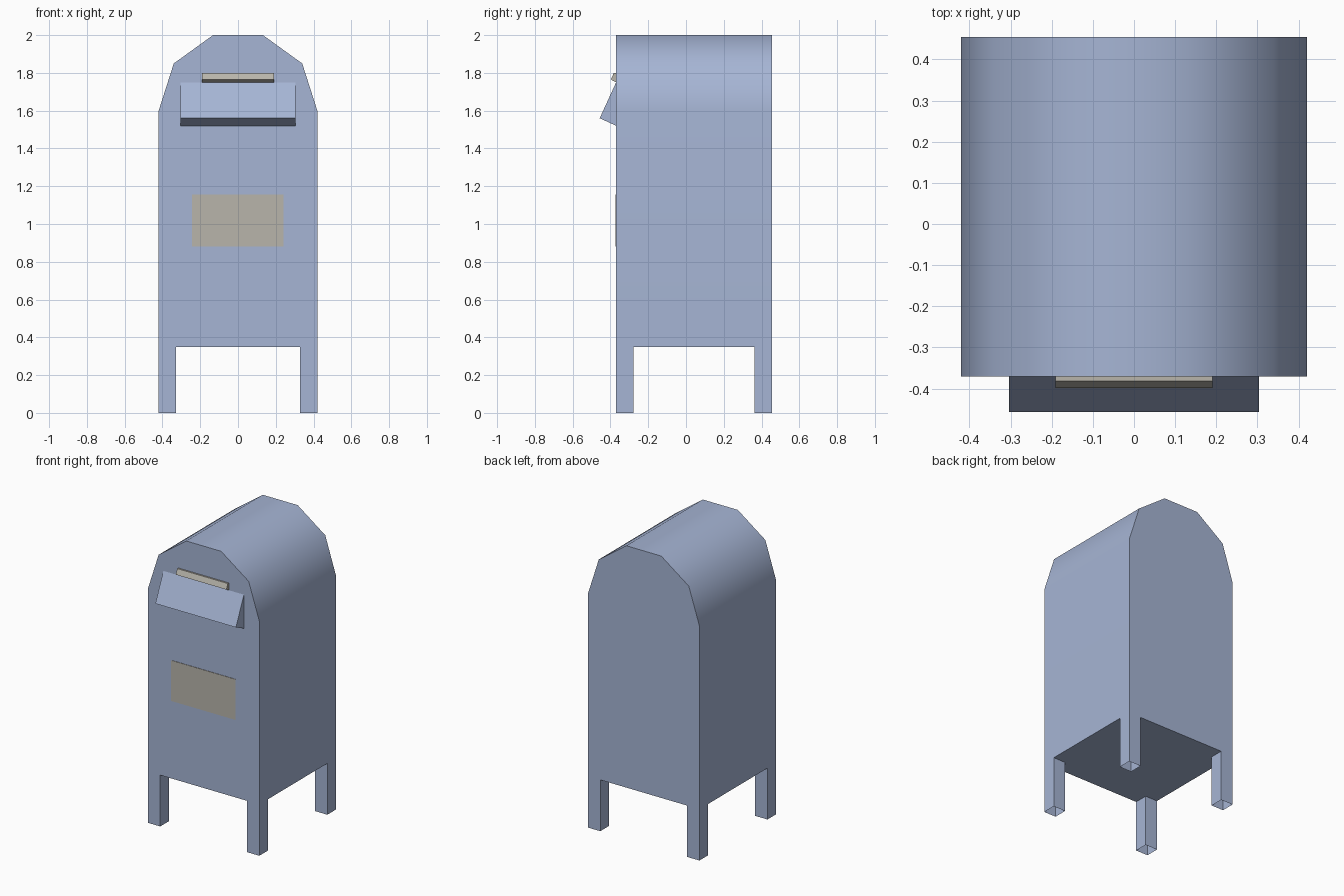
import bpy, bmesh

if "Cube" in bpy.data.objects:
    bpy.data.objects.remove(bpy.data.objects["Cube"])

def material(name, rgb):
    m = bpy.data.materials.new(name)
    m.diffuse_color = (*rgb, 1)
    m.use_nodes = True
    m.node_tree.nodes["Principled BSDF"].inputs["Base Color"].default_value = m.diffuse_color
    return m

BLUE = material("pale_blue_paint", (0.38, 0.46, 0.66))
BEIGE = material("warm_grey_label", (0.48, 0.46, 0.41))

def finish(name, bm, mat):
    bmesh.ops.recalc_face_normals(bm, faces=bm.faces)
    mesh = bpy.data.meshes.new(name)
    bm.to_mesh(mesh)
    bm.free()
    mesh.materials.append(mat)
    ob = bpy.data.objects.new(name, mesh)
    bpy.context.collection.objects.link(ob)
    return ob

def prism(name, points, depth, mat):
    """Closed prism: polygon of 3D points extruded along the depth vector."""
    bm = bmesh.new()
    face = bm.faces.new([bm.verts.new(p) for p in points])
    ext = bmesh.ops.extrude_face_region(bm, geom=[face], use_keep_orig=True)
    bmesh.ops.translate(bm, vec=depth,
                        verts=[g for g in ext["geom"] if isinstance(g, bmesh.types.BMVert)])
    return finish(name, bm, mat)

W, FRONT, BACK, FLOOR, LEG = 0.42, -0.37, 0.455, 0.35, 0.092

# Body with faceted, smooth-shaded arched roof
half = [(W, FLOOR), (W, 1.6), (0.34, 1.85), (0.132, 2.0)]
outline = half + [(-x, z) for x, z in reversed(half)]
body = prism("body", [(x, FRONT, z) for x, z in outline], (0, BACK - FRONT, 0), BLUE)
bpy.context.view_layer.objects.active = body
body.select_set(True)
bpy.ops.object.shade_smooth_by_angle(angle=0.7)
wn = body.modifiers.new("weighted_normals", "WEIGHTED_NORMAL")
wn.keep_sharp = True

# Four hollow legs, open at the bottom
for side, x in (("left", -W), ("right", W - LEG)):
    for end, y in (("front", FRONT), ("back", BACK - LEG)):
        bm = bmesh.new()
        ring = [(x, y), (x + LEG, y), (x + LEG, y + LEG), (x, y + LEG)]
        low = [bm.verts.new((a, b, 0)) for a, b in ring]
        top = [bm.verts.new((a, b, FLOOR)) for a, b in ring]
        for i in range(4):
            j = (i + 1) % 4
            bm.faces.new((low[i], low[j], top[j], top[i]))
        finish(f"{end}_{side}_leg", bm, BLUE)

# Tilted mail hatch and its pull handle
prism("hatch", [(-0.304, y, z) for y, z in
                ((FRONT, 1.75), (-0.457, 1.56), (FRONT, 1.52))], (0.608, 0, 0), BLUE)
prism("hatch_handle", [(-0.191, y, z) for y, z in
                       ((FRONT, 1.80), (-0.382, 1.80), (-0.398, 1.765), (FRONT, 1.75))],
      (0.382, 0, 0), BEIGE)

# Thin notice plate on the front
prism("notice_plate", [(-0.243, FRONT - 0.003, 0.88), (0.241, FRONT - 0.003, 0.88),
                       (0.241, FRONT - 0.003, 1.157), (-0.243, FRONT - 0.003, 1.157)],
      (0, 0.004, 0), BEIGE)
